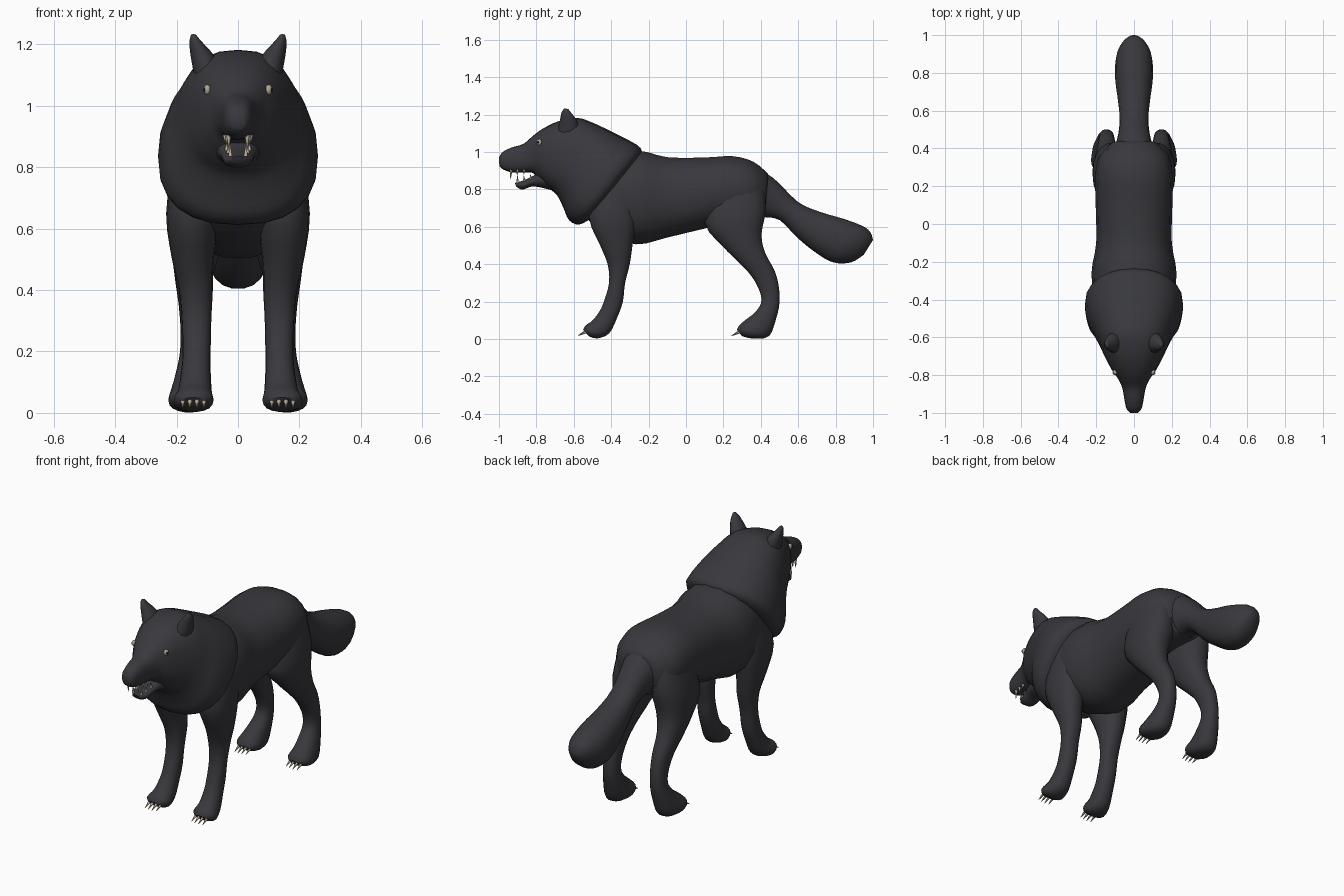
import bpy, bmesh, math
from mathutils import Vector

cube = bpy.data.objects.get("Cube")
if cube:
    bpy.data.objects.remove(cube, do_unlink=True)


def material(name, color):
    mat = bpy.data.materials.new(name)
    mat.use_nodes = True
    mat.diffuse_color = (*color, 1)
    mat.node_tree.nodes["Principled BSDF"].inputs["Base Color"].default_value = (*color, 1)
    return mat


fur = material("charcoal fur", (.04, .04, .047))
bone = material("bone", (.5, .44, .33))
iris = material("pale eye", (.42, .38, .28))
black = material("black", (.008, .008, .008))


def finish(name, bm, mat):
    bmesh.ops.recalc_face_normals(bm, faces=bm.faces)
    mesh = bpy.data.meshes.new(name)
    bm.to_mesh(mesh)
    bm.free()
    mesh.materials.append(mat)
    obj = bpy.data.objects.new(name, mesh)
    bpy.context.collection.objects.link(obj)
    bpy.ops.object.select_all(action="DESELECT")
    obj.select_set(True)
    bpy.context.view_layer.objects.active = obj
    bpy.ops.object.shade_smooth_by_angle(angle=math.radians(60))
    return obj


def spline(rings, steps):
    """Catmull-Rom interpolation between neighbouring rings."""
    rings = [tuple(r) + (0,) * (6 - len(r)) for r in rings]
    padded = [rings[0]] + rings + [rings[-1]]
    out = []
    for a, b, c, d in zip(padded, padded[1:], padded[2:], padded[3:]):
        for k in range(steps):
            t = k / steps
            out.append([q + t / 2 * (r - p + t * (2 * p - 5 * q + 4 * r - s
                        + t * (3 * (q - r) + s - p)))
                        for p, q, r, s in zip(a, b, c, d)])
    return out + [list(rings[-1])]


def loft(name, rings, side=1, power=1, sides=18, steps=3):
    """Each ring spans two points (y, z, y, z) with a half width and x centre."""
    def shape(v):
        return math.copysign(abs(v) ** power, v)
    bm = bmesh.new()
    loops = []
    for y1, z1, y2, z2, w, x in spline(rings, steps):
        top, low = Vector((0, y1, z1)), Vector((0, y2, z2))
        loop = []
        for i in range(sides):
            a = math.tau * i / sides
            p = (top + low) / 2 + (top - low) / 2 * shape(math.sin(a))
            p.x = side * (x + w * shape(math.cos(a)))
            loop.append(bm.verts.new(p))
        loops.append(loop)
    for a, b in zip(loops, loops[1:]):
        for i in range(sides):
            j = (i + 1) % sides
            bm.faces.new((a[i], a[j], b[j], b[i]))
    bm.faces.new(loops[0])
    bm.faces.new(loops[-1])
    return finish(name, bm, fur)


def spike(name, base, tip, radius):
    """Pointed cone for claws and teeth."""
    base, tip = Vector(base), Vector(tip)
    bm = bmesh.new()
    bmesh.ops.create_cone(bm, cap_ends=True, segments=8, radius1=radius,
                          radius2=radius / 8, depth=(tip - base).length)
    bmesh.ops.rotate(bm, verts=bm.verts,
                     matrix=(tip - base).to_track_quat("Z", "Y").to_matrix())
    bmesh.ops.translate(bm, verts=bm.verts, vec=(base + tip) / 2)
    return finish(name, bm, bone)


def ball(name, centre, size, mat):
    bm = bmesh.new()
    bmesh.ops.create_uvsphere(bm, u_segments=14, v_segments=8, radius=1)
    bmesh.ops.scale(bm, verts=bm.verts, vec=size)
    bmesh.ops.translate(bm, verts=bm.verts, vec=centre)
    return finish(name, bm, mat)


# Torso from chest to rump
loft("torso", [
    (-.54, .85, -.54, .65, .12), (-.42, .99, -.44, .57, .2),
    (-.25, 1.01, -.27, .503, .225), (-.1, .975, -.1, .54, .2),
    (.1, .973, .1, .588, .203), (.25, .98, .25, .62, .205),
    (.36, .95, .36, .64, .185), (.44, .885, .42, .65, .12)], power=.88)

# Mane, head and upper snout in one tapering form
loft("head_and_mane", [
    (-.235, 1.0, -.5, .65, .19), (-.26, 1.037, -.57, .612, .258),
    (-.4, 1.11, -.625, .635, .245), (-.5, 1.157, -.655, .7, .21),
    (-.58, 1.182, -.69, .77, .183), (-.68, 1.165, -.74, .81, .15),
    (-.765, 1.125, -.785, .855, .116), (-.82, 1.085, -.82, .888, .084),
    (-.87, 1.043, -.865, .89, .062), (-.93, 1.025, -.925, .89, .051),
    (-.98, 1.0, -.975, .905, .04), (-1.0, .97, -.998, .925, .022)],
    power=.82, sides=24)

# Lower jaw
loft("lower_jaw", [
    (-.7, .91, -.7, .79, .08), (-.78, .895, -.77, .808, .068),
    (-.83, .865, -.825, .815, .055), (-.88, .845, -.875, .798, .045),
    (-.915, .835, -.908, .815, .022)])

# Bushy tail
loft("tail", [
    (.34, .94, .34, .64, .14), (.47, .86, .41, .65, .092),
    (.6, .733, .5, .635, .076), (.72, .68, .59, .545, .085),
    (.84, .645, .68, .47, .099), (.94, .608, .78, .41, .098),
    (.985, .575, .88, .408, .072), (1.0, .53, .95, .45, .035)], power=.9)

front_leg = [
    (-.48, .84, -.24, .84, .09, .12), (-.52, .65, -.262, .65, .088, .146),
    (-.46, .5, -.285, .5, .068, .147), (-.42, .4, -.3, .4, .055, .137),
    (-.412, .3, -.325, .3, .048, .135), (-.44, .2, -.337, .2, .046, .135),
    (-.462, .15, -.365, .12, .048, .137), (-.5, .1, -.41, .03, .056, .141),
    (-.535, .075, -.475, .003, .065, .145), (-.55, .05, -.52, .015, .04, .145)]
hind_leg = [
    (.14, .84, .41, .86, .08, .1), (.1, .62, .43, .7, .1, .118),
    (.19, .5, .405, .56, .08, .135), (.28, .41, .425, .46, .06, .145),
    (.35, .335, .475, .365, .048, .145), (.395, .25, .497, .28, .042, .145),
    (.4, .19, .5, .19, .043, .147), (.365, .14, .483, .11, .052, .152),
    (.32, .105, .445, .015, .062, .159), (.285, .075, .36, .002, .066, .16),
    (.272, .05, .3, .015, .04, .16)]
ear = [
    (-.69, 1.1, -.56, 1.1, .05, .093), (-.675, 1.165, -.585, 1.17, .037, .118),
    (-.665, 1.212, -.61, 1.205, .02, .138), (-.65, 1.233, -.63, 1.23, .008, .145)]

for label, s in (("left", 1), ("right", -1)):
    loft(label + "_ear", ear, s, sides=12)

    # Legs, each with four claws
    for part, rings in (("front", front_leg), ("hind", hind_leg)):
        loft(f"{label}_{part}_leg", rings, s, power=.9)
        toe_y, middle = rings[-1][0], rings[-1][5]
        for i in range(4):
            step = i - 1.5
            x = s * (middle + .023 * step)
            y = toe_y + .006 * abs(step)
            spike(f"{label}_{part}_claw_{i + 1}", (x, y + .015, .042),
                  (x, y - .032, .018), .009)

    # Fangs and smaller teeth on both jaws
    for i, length in enumerate((.045, .025, .02)):
        back = .035 * i
        spike(f"{label}_upper_tooth_{i + 1}", (s * (.03 + .006 * i), back - .935, .905),
              (s * (.03 + .006 * i), back - .938, .9 - length), .008)
        spike(f"{label}_lower_tooth_{i + 1}", (s * (.025 + .006 * i), back - .9, .835 + .01 * i),
              (s * (.026 + .006 * i), back - .902, .845 + .01 * i + length * .8), .007)

    # Eyes
    ball(label + "_eye", (s * .1, -.785, 1.052), (.012, .015, .017), iris)
    ball(label + "_pupil", (s * .109, -.79, 1.052), (.004, .006, .008), black)

# Nose pad
ball("nose", (0, -.984, .966), (.024, .014, .02), black)
